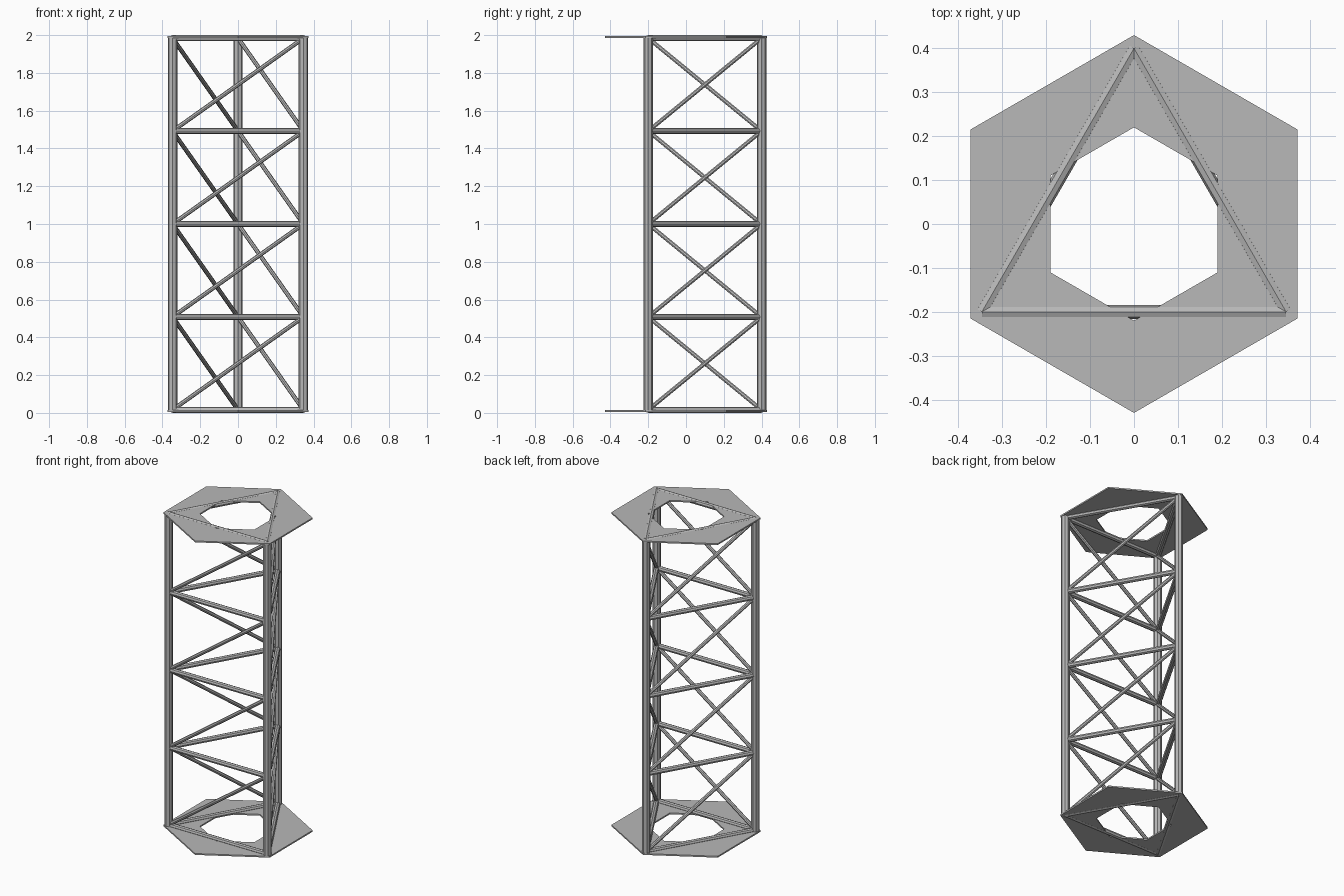
import bpy
import bmesh
from math import cos, sin, tau, pi
from mathutils import Vector, Matrix

cube = bpy.data.objects.get("Cube")
if cube:
    bpy.data.objects.remove(cube)

# One steel grey for the whole tower
steel = bpy.data.materials.new("steel_grey")
steel.use_nodes = True
GREY = (0.48, 0.48, 0.48, 1)
steel.diffuse_color = GREY
steel.node_tree.nodes["Principled BSDF"].inputs["Base Color"].default_value = GREY

LEVELS = [0.016 + 0.492 * i for i in range(5)]
CORNERS = [Vector((0.4 * cos(a), 0.4 * sin(a), 0))
           for a in (pi / 2 + tau / 3 * k for k in range(3))]


def finish(name, bm):
    bmesh.ops.recalc_face_normals(bm, faces=bm.faces)
    mesh = bpy.data.meshes.new(name)
    bm.to_mesh(mesh)
    bm.free()
    mesh.materials.append(steel)
    obj = bpy.data.objects.new(name, mesh)
    bpy.context.collection.objects.link(obj)
    return obj


def tube(name, start, end, radius):
    """Eight-sided bar between two points, one ridge facing up."""
    axis = (end - start).normalized()
    guide = Vector((0, 0, 1)) if abs(axis.z) < 0.9 else Vector((0, 1, 0))
    side = axis.cross(guide).normalized()
    up = side.cross(axis)
    frame = Matrix((side, up, axis)).transposed().to_4x4()
    frame.translation = (start + end) / 2
    bm = bmesh.new()
    bmesh.ops.create_cone(bm, cap_ends=True, segments=8, radius1=radius,
                          radius2=radius, depth=(end - start).length, matrix=frame)
    return finish(name, bm)


def plate(name, z, outer=0.43, inner=0.22, thick=0.009):
    """Hexagonal plate with a hexagonal opening."""
    bm = bmesh.new()
    rings = []
    for r, h in ((outer, z - thick / 2), (outer, z + thick / 2),
                 (inner, z + thick / 2), (inner, z - thick / 2)):
        rings.append([bm.verts.new((r * sin(tau * i / 6), r * cos(tau * i / 6), h))
                      for i in range(6)])
    for k in range(4):
        a, b = rings[k], rings[(k + 1) % 4]
        for i in range(6):
            j = (i + 1) % 6
            bm.faces.new((a[i], a[j], b[j], b[i]))
    return finish(name, bm)


def at(corner, z):
    return corner + Vector((0, 0, z))


# Three sides: column, cross bars and rising braces
for k, name in enumerate(("back", "right", "left")):
    here, following = CORNERS[k], CORNERS[(k + 1) % 3]
    tube(name + "_column", at(here, LEVELS[0] - 0.005), at(here, LEVELS[-1] + 0.005), 0.025)
    for i, z in enumerate(LEVELS):
        tube(f"{name}_cross_bar_{i}", at(here, z), at(following, z), 0.016)
        if i < len(LEVELS) - 1:
            tube(f"{name}_brace_{i}", at(here, z), at(following, LEVELS[i + 1]), 0.0115)

# End plates
plate("bottom_plate", 0.0095)
plate("top_plate", 1.9905)
